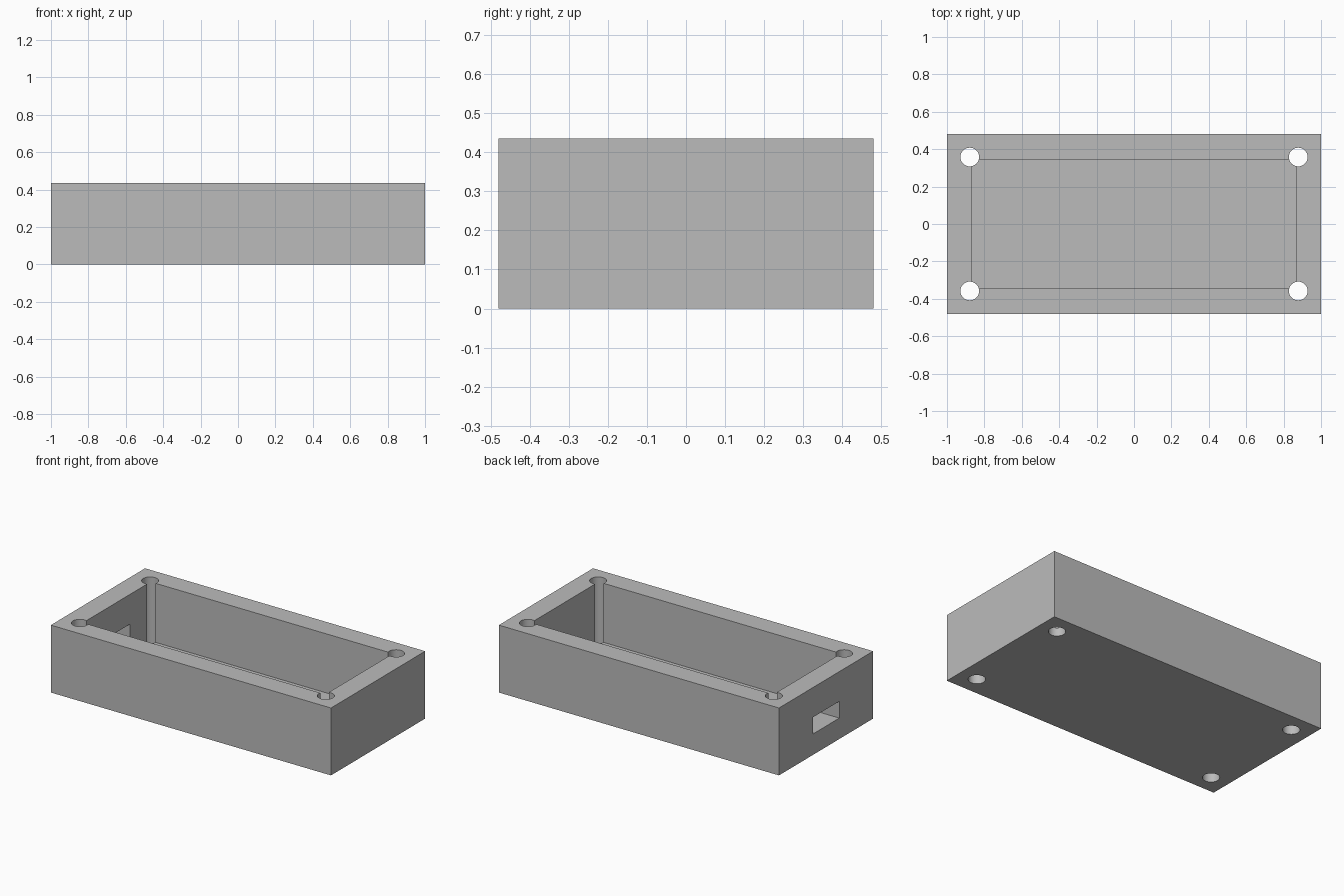
import bpy
import math

cube = bpy.data.objects.get("Cube")
if cube:
    bpy.data.objects.remove(cube, do_unlink=True)

LENGTH, WIDTH, HEIGHT = 2.0, 0.96, 0.435
WALL, FLOOR = 0.135, 0.054
HOLE_RADIUS, HOLE_INSET = 0.05, 0.122

grey = bpy.data.materials.new("plain grey")
grey.use_nodes = True
grey.diffuse_color = (0.5, 0.5, 0.5, 1)
grey.node_tree.nodes["Principled BSDF"].inputs["Base Color"].default_value = grey.diffuse_color


def box(name, low, high):
    """Axis-aligned box between two corners."""
    centre = [(a + b) / 2 for a, b in zip(low, high)]
    bpy.ops.mesh.primitive_cube_add(size=1, location=centre)
    obj = bpy.context.object
    obj.name = name
    obj.scale = [b - a for a, b in zip(low, high)]
    bpy.ops.object.transform_apply(location=True, rotation=False, scale=True)
    obj.data.materials.append(grey)
    return obj


def cut(target, cutter):
    """Subtract the cutter from the target, then discard it."""
    cutter.hide_render = True
    mod = target.modifiers.new("cut", "BOOLEAN")
    mod.operation = "DIFFERENCE"
    mod.solver = "EXACT"
    mod.object = cutter
    bpy.context.view_layer.objects.active = target
    bpy.ops.object.modifier_apply(modifier=mod.name)
    bpy.data.objects.remove(cutter, do_unlink=True)


# Solid block
hx, hy = LENGTH / 2, WIDTH / 2
case = box("enclosure", (-hx, -hy, 0), (hx, hy, HEIGHT))

# Open cavity
cx, cy = hx - WALL, hy - WALL
cut(case, box("cavity_cutter", (-cx, -cy, FLOOR), (cx, cy, HEIGHT + 0.1)))

# Cable slot through the right end wall
cut(case, box("slot_cutter", (-hx - 0.1, -0.135, 0.135), (-cx + 0.1, 0.135, 0.243)))

# Screw holes through the four corners
for sx in (-1, 1):
    for sy in (-1, 1):
        bpy.ops.mesh.primitive_cylinder_add(
            vertices=48, radius=HOLE_RADIUS, depth=1,
            location=(sx * (hx - HOLE_INSET), sy * (hy - HOLE_INSET), HEIGHT / 2))
        hole = bpy.context.object
        hole.data.materials.append(grey)
        cut(case, hole)

# Smooth hole walls, sharp box edges
bpy.ops.object.select_all(action="DESELECT")
case.select_set(True)
bpy.context.view_layer.objects.active = case
bpy.ops.object.shade_smooth_by_angle(angle=math.radians(30))
